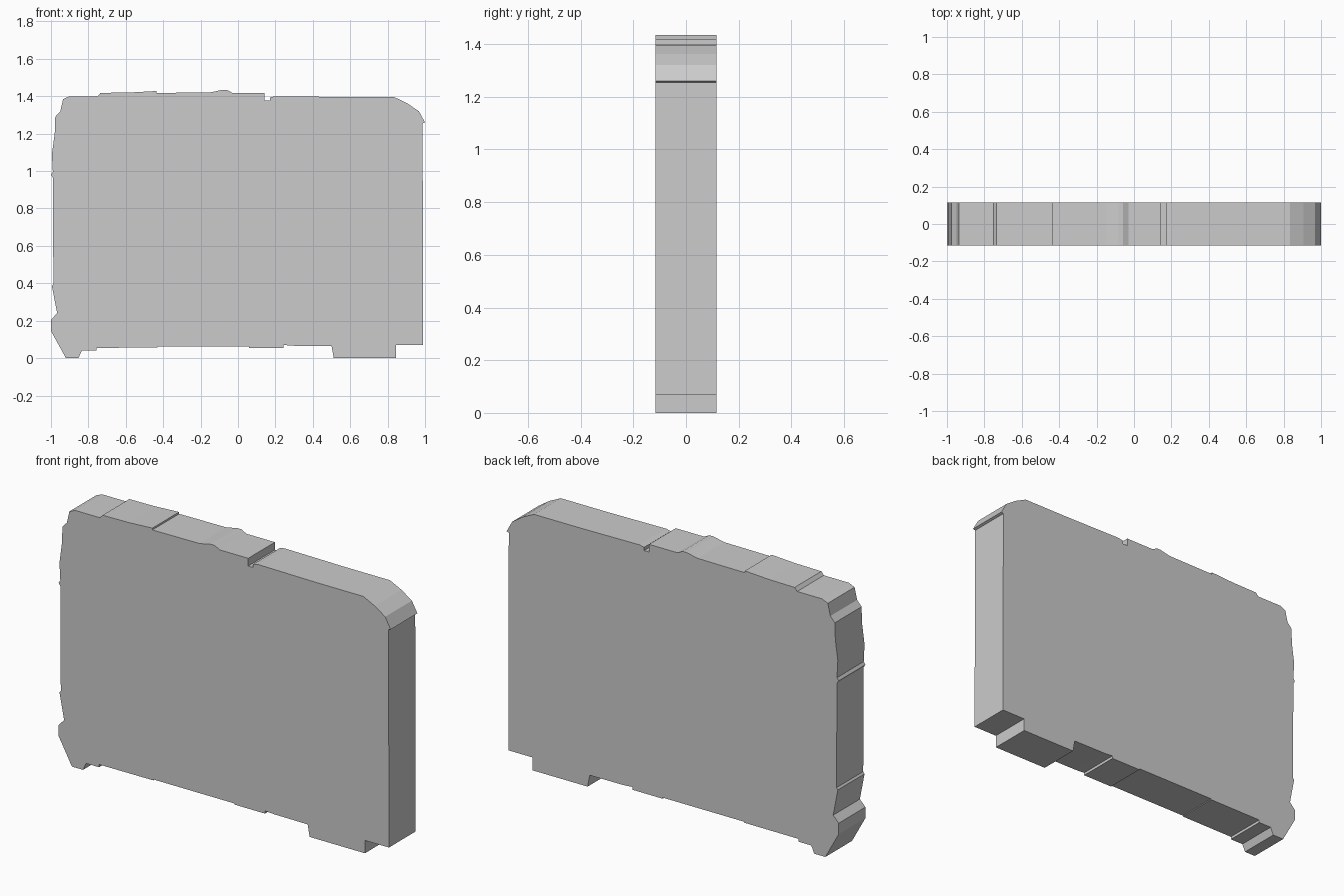
import bpy
import bmesh

HALF_DEPTH = 0.115

# Outline in (x, z), counter-clockwise seen from the front
bottom_edge = [
    (-0.92, 0), (-0.853, 0), (-0.835, 0.04), (-0.757, 0.04), (-0.757, 0.055),
    (-0.43, 0.056), (-0.43, 0.061), (0.06, 0.061), (0.06, 0.055), (0.243, 0.055),
    (0.243, 0.07), (0.30, 0.066), (0.50, 0.065), (0.512, 0), (0.845, 0),
    (0.845, 0.07),
]
right_edge = [
    (0.99, 0.07), (0.987, 1.255), (1.0, 1.26), (0.967, 1.32), (0.905, 1.362),
]
top_edge = [
    (0.835, 1.396), (0.55, 1.396), (0.20, 1.40), (0.172, 1.394), (0.172, 1.376),
    (0.142, 1.376), (0.142, 1.418), (-0.03, 1.418), (-0.06, 1.434),
    (-0.085, 1.434), (-0.15, 1.42), (-0.435, 1.418), (-0.435, 1.428),
    (-0.58, 1.42), (-0.735, 1.418), (-0.75, 1.40),
]
left_edge = [
    (-0.90, 1.40), (-0.935, 1.385), (-0.95, 1.32), (-0.977, 1.29), (-0.98, 1.20),
    (-0.995, 1.09), (-0.99, 0.995), (-1.0, 0.98), (-0.99, 0.965), (-0.987, 0.395),
    (-0.995, 0.385), (-0.967, 0.24), (-1.0, 0.205), (-1.0, 0.145),
]


def extrude_profile(name, points, half_depth):
    """Make a flat-sided slab by extruding a front-view outline along y."""
    bm = bmesh.new()
    face = bm.faces.new([bm.verts.new((x, -half_depth, z)) for x, z in points])
    extruded = bmesh.ops.extrude_face_region(bm, geom=[face], use_keep_orig=True)
    verts = [g for g in extruded["geom"] if isinstance(g, bmesh.types.BMVert)]
    bmesh.ops.translate(bm, verts=verts, vec=(0, 2 * half_depth, 0))
    bmesh.ops.recalc_face_normals(bm, faces=bm.faces)
    mesh = bpy.data.meshes.new(name)
    bm.to_mesh(mesh)
    bm.free()
    obj = bpy.data.objects.new(name, mesh)
    bpy.context.collection.objects.link(obj)
    return obj


# Slim module housing
extrude_profile("module_housing",
                bottom_edge + right_edge + top_edge + left_edge, HALF_DEPTH)
